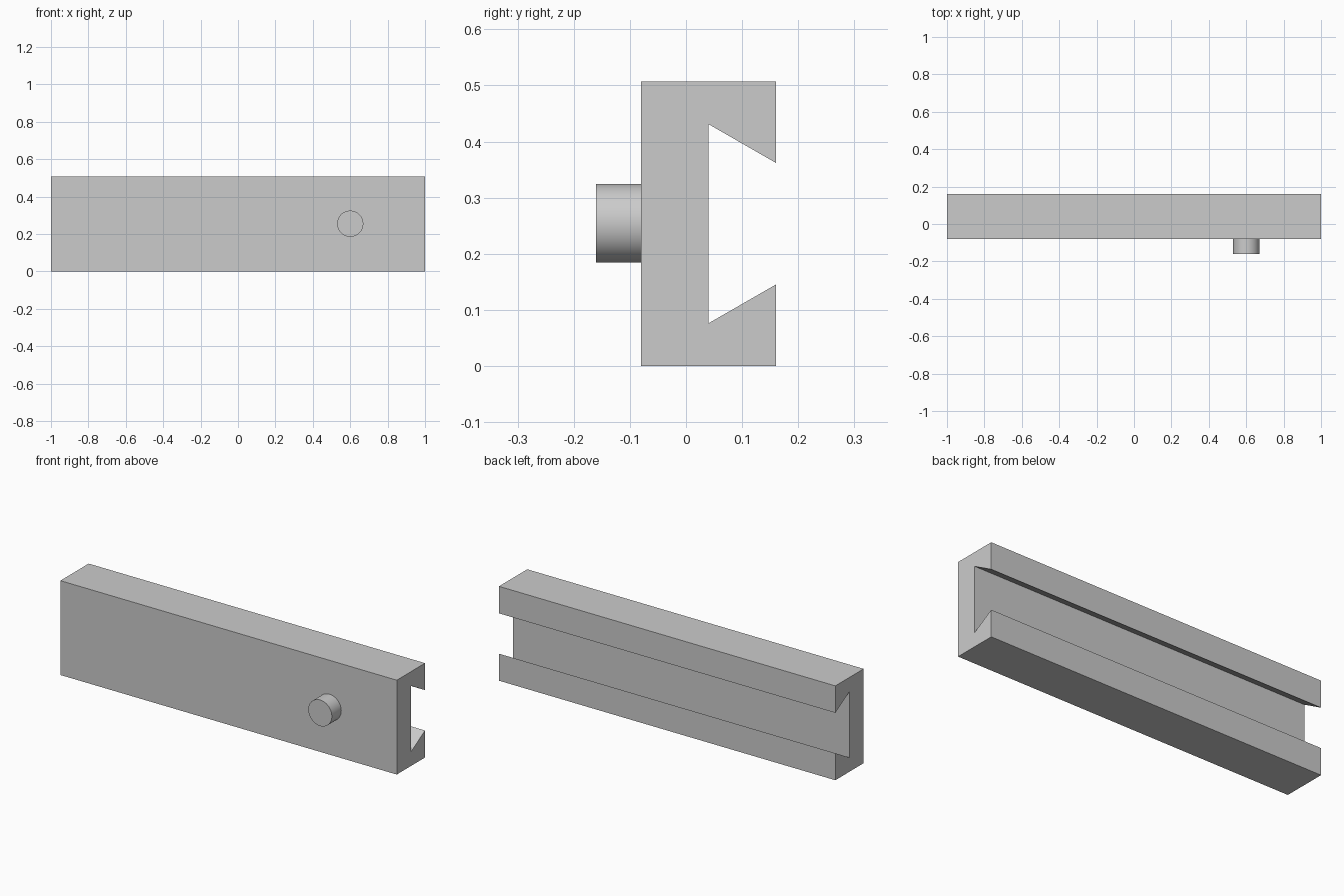
import bpy
import bmesh
import math
from mathutils import Matrix

cube = bpy.data.objects.get("Cube")
if cube:
    bpy.data.objects.remove(cube, do_unlink=True)

LENGTH, HEIGHT = 2.0, 0.507
FRONT, GROOVE, BACK = -0.08, 0.04, 0.16
MID = HEIGHT / 2

grey = bpy.data.materials.new("plain grey")
grey.use_nodes = True
grey.diffuse_color = (0.6, 0.6, 0.6, 1)
grey.node_tree.nodes["Principled BSDF"].inputs["Base Color"].default_value = (0.6, 0.6, 0.6, 1)


def add_object(name, bm):
    bmesh.ops.recalc_face_normals(bm, faces=bm.faces)
    mesh = bpy.data.meshes.new(name)
    bm.to_mesh(mesh)
    bm.free()
    mesh.materials.append(grey)
    obj = bpy.data.objects.new(name, mesh)
    bpy.context.collection.objects.link(obj)
    return obj


# Rail: a dovetail-grooved section, symmetric about mid height, swept along x
lower = [(FRONT, 0), (BACK, 0), (BACK, 0.145), (GROOVE, 0.076)]
section = lower + [(y, HEIGHT - z) for y, z in reversed(lower)]
bm = bmesh.new()
end = bm.faces.new([bm.verts.new((-LENGTH / 2, y, z)) for y, z in section])
sweep = bmesh.ops.extrude_face_region(bm, geom=[end], use_keep_orig=True)
moved = [v for v in sweep["geom"] if isinstance(v, bmesh.types.BMVert)]
bmesh.ops.translate(bm, verts=moved, vec=(LENGTH, 0, 0))
add_object("dovetail_rail", bm)

# Round peg on the front face
bm = bmesh.new()
place = Matrix.Translation((0.6, -0.12, MID + 0.001)) @ Matrix.Rotation(math.pi / 2, 4, "X")
bmesh.ops.create_cone(bm, cap_ends=True, segments=64, radius1=0.07, radius2=0.07,
                      depth=0.08, matrix=place)
peg = add_object("front_peg", bm)
bpy.ops.object.select_all(action="DESELECT")
peg.select_set(True)
bpy.context.view_layer.objects.active = peg
bpy.ops.object.shade_smooth_by_angle(angle=math.radians(30))
